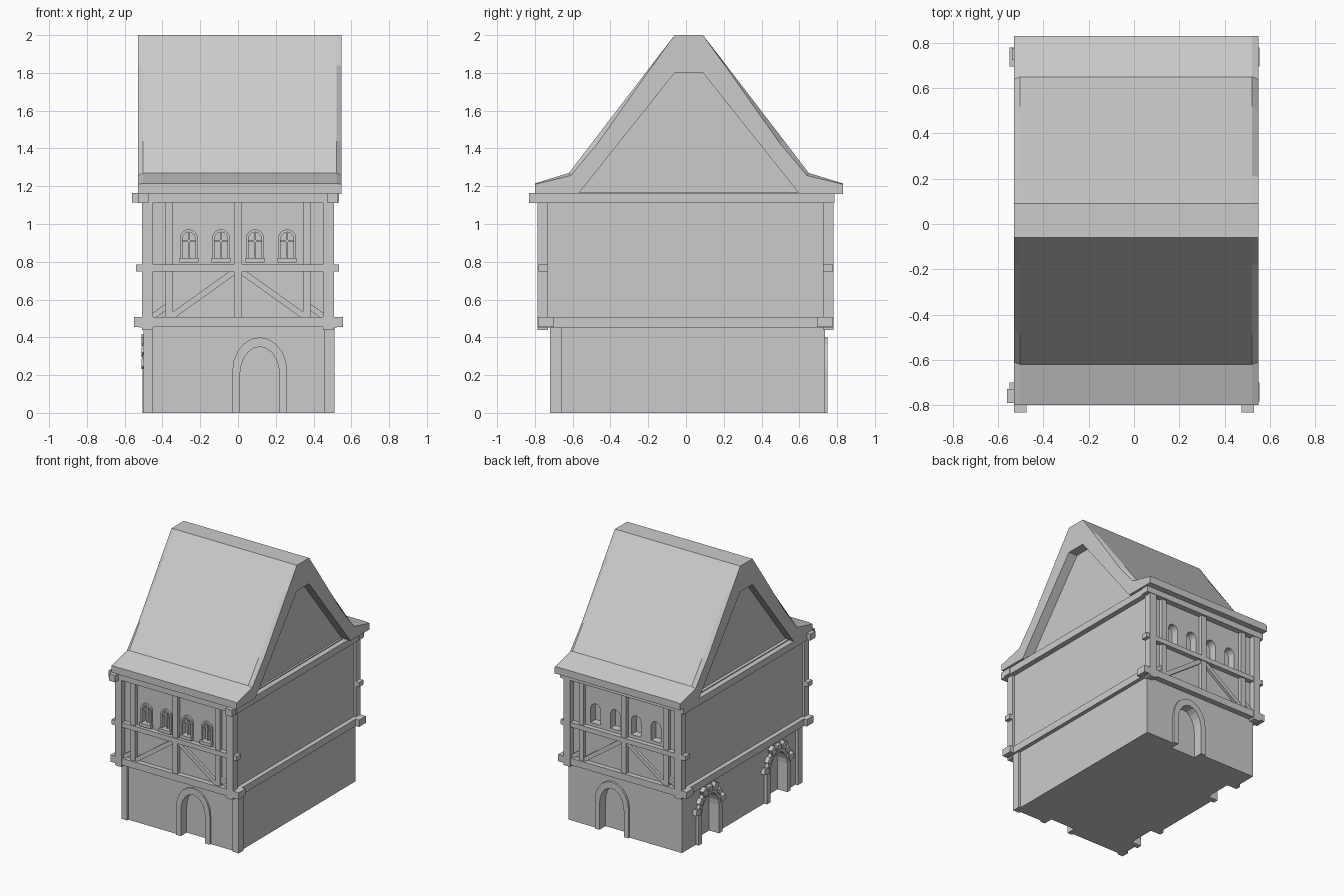
import bpy, bmesh, math
from mathutils import Vector

if "Cube" in bpy.data.objects:
    bpy.data.objects.remove(bpy.data.objects["Cube"])


def make(name, verts, faces):
    me = bpy.data.meshes.new(name)
    bm = bmesh.new()
    vs = [bm.verts.new(v) for v in verts]
    for f in faces:
        bm.faces.new([vs[i] for i in f])
    bmesh.ops.recalc_face_normals(bm, faces=bm.faces)
    bm.to_mesh(me)
    bm.free()
    ob = bpy.data.objects.new(name, me)
    bpy.context.collection.objects.link(ob)
    return ob


def loft(name, sections):
    n, m = len(sections[0]), len(sections)
    verts = [p for s in sections for p in s]
    faces = [list(range(n)), list(range((m - 1) * n, m * n))]
    for k in range(m - 1):
        for i in range(n):
            j = (i + 1) % n
            faces.append((k*n + i, k*n + j, k*n + n + j, k*n + n + i))
    return make(name, verts, faces)


def prism(name, pts, d0, d1, axis='y'):
    """Extrude an outline (x,z) along y, or (y,z) along x."""
    put = (lambda a, d, z: (a, d, z)) if axis == 'y' else (lambda a, d, z: (d, a, z))
    return loft(name, [[put(a, d, z) for a, z in pts] for d in (d0, d1)])


def box(name, x0, x1, y0, y1, z0, z1):
    return prism(name, [(x0, z0), (x1, z0), (x1, z1), (x0, z1)], y0, y1)


def arch(c, half, z0, spring, top, n=10):
    pts = [(c + half, z0)]
    for i in range(n + 1):
        t = math.pi * i / n
        pts.append((c + half * math.cos(t), spring + (top - spring) * math.sin(t)))
    return pts + [(c - half, z0)]


def arch_band(name, outer, inner, d0, d1, axis='y'):
    return prism(name, outer + inner[::-1], d0, d1, axis)


def bar(name, a, b, w, d0, d1, axis='y'):
    """Straight timber between two points of a wall plane."""
    a, b = Vector(a), Vector(b)
    d = (b - a).normalized()
    n = Vector((-d.y, d.x)) * w / 2
    return prism(name, [tuple(p) for p in (a - n, b - n, b + n, a + n)], d0, d1, axis)


def cut(ob, cutters):
    for c in cutters:
        c.hide_render = True
        m = ob.modifiers.new("opening", 'BOOLEAN')
        m.operation, m.object, m.solver = 'DIFFERENCE', c, 'EXACT'
        bpy.context.view_layer.objects.active = ob
        bpy.ops.object.modifier_apply(modifier=m.name)
        bpy.data.objects.remove(c)


DOOR_X = 0.115
SIDE_DOORS = (0.42, -0.42)
WINDOWS = (-0.26, -0.09, 0.09, 0.26)

# Ground floor with four arched doorways
ground = box("ground_floor", -0.48, 0.495, -0.705, 0.735, 0, 0.47)
door = arch(DOOR_X, 0.105, -0.02, 0.20, 0.35)
cutters = [prism("cut", door, -0.8, -0.645), prism("cut", door, 0.675, 0.8)]
for y in SIDE_DOORS:
    cutters.append(prism("cut", arch(y, 0.105, -0.02, 0.22, 0.35), -0.6, -0.42, 'x'))
cut(ground, cutters)

# Door surrounds
inner, outer = arch(DOOR_X, 0.105, 0, 0.20, 0.35), arch(DOOR_X, 0.145, 0, 0.22, 0.40)
arch_band("front_door_surround", outer, inner, -0.718, -0.69)
arch_band("back_door_surround", outer, inner, 0.72, 0.75)
for y in SIDE_DOORS:
    arch_band("side_door_surround", arch(y, 0.145, 0, 0.22, 0.40),
              arch(y, 0.105, 0, 0.22, 0.35), -0.505, -0.47, 'x')
    # Irregular stones fanning round the arch
    for i in range(7):
        t = math.pi * (i + 0.5) / 7
        ln = 0.185 if i % 2 == 0 else 0.165
        c, s = math.cos(t), math.sin(t)
        bar("arch_stone", (y + 0.125 * c, 0.22 + 0.15 * s),
            (y + ln * c, 0.22 + (ln + 0.025) * s), 0.045, -0.512, -0.47, 'x')

# Front corner pilasters
for x0, x1 in ((-0.50, -0.45), (0.455, 0.51)):
    box("corner_pilaster", x0, x1, -0.72, -0.66, 0, 0.46)

# Upper floor with window openings front and back
upper = box("upper_floor", -0.49, 0.49, -0.745, 0.74, 0.46, 1.17)
cutters = []
for x in WINDOWS:
    w = arch(x, 0.042, 0.81, 0.92, 0.965, 8)
    cutters += [prism("cut", w, -0.9, -0.715), prism("cut", w, 0.68, 0.9)]
cut(upper, cutters)

# Front window frames, glazing bars and sills
for x in WINDOWS:
    arch_band("window_frame", arch(x, 0.047, 0.81, 0.925, 0.972, 8),
              arch(x, 0.034, 0.81, 0.92, 0.957, 8), -0.76, -0.72)
    box("window_mullion", x - 0.005, x + 0.005, -0.745, -0.71, 0.81, 0.963)
    box("window_crossbar", x - 0.04, x + 0.04, -0.742, -0.71, 0.905, 0.915)
    box("window_sill", x - 0.05, x + 0.05, -0.775, -0.72, 0.795, 0.82)

# Timber framing, the same on front and back
for side, wall, face in (("front", -0.73, -0.772), ("back", 0.725, 0.767)):
    s = -1 if side == "front" else 1
    for m in (-1, 1):
        box(side + "_corner_post", m * 0.45, m * 0.507, wall, face + s * 0.015, 0.44, 1.15)
        box(side + "_inner_post", m * 0.345, m * 0.385, wall, face, 0.50, 1.12)
        bar(side + "_brace", (m * 0.01, 0.755), (m * 0.36, 0.505), 0.032, wall, face - s * 0.006)
        bar(side + "_knee_brace", (m * 0.375, 0.565), (m * 0.46, 0.505), 0.03, wall, face - s * 0.008)
    box(side + "_middle_post", -0.022, 0.022, wall, face + s * 0.003, 0.50, 1.12)
    box(side + "_sill_beam", -0.55, 0.555, wall - s * 0.03, face + s * 0.012, 0.455, 0.508)
    box(side + "_middle_beam", -0.54, 0.535, wall, face + s * 0.01, 0.748, 0.785)
    box(side + "_top_beam", -0.56 if s < 0 else -0.53, 0.535, wall, face + s * 0.018, 1.115, 1.165)

# Beams along the two long sides
for m in (-1, 1):
    box("side_sill_beam", m * 0.47, m * 0.525, -0.78, 0.775, 0.453, 0.508)
    box("side_top_beam", m * 0.475, m * 0.53, -0.832, 0.78, 1.11, 1.163)

# Roof: flared eaves, flat ridge, slope edges worn in at both ends
CY = 0.015
half = [(-0.815, 1.16), (-0.815, 1.215), (-0.635, 1.27), (-0.505, 1.44), (-0.20, 1.838), (-0.075, 2.0)]
worn = [(-0.815, 1.16), (-0.815, 1.21), (-0.625, 1.257), (-0.480, 1.43), (-0.192, 1.838), (-0.075, 2.0)]
gable = [(-0.585, 1.16), (-0.075, 1.80), (0.075, 1.80), (0.585, 1.16)]


def roof_section(x, h):
    ring = h + [(-y, z) for y, z in h[::-1]] + gable[::-1]
    return [(x, y + CY, z) for y, z in ring]


loft("roof", [roof_section(-0.53, worn), roof_section(-0.503, half),
              roof_section(0.522, half), roof_section(0.549, worn)])
prism("gable_walls", [(y + CY, z) for y, z in gable], -0.465, 0.475, 'x')
